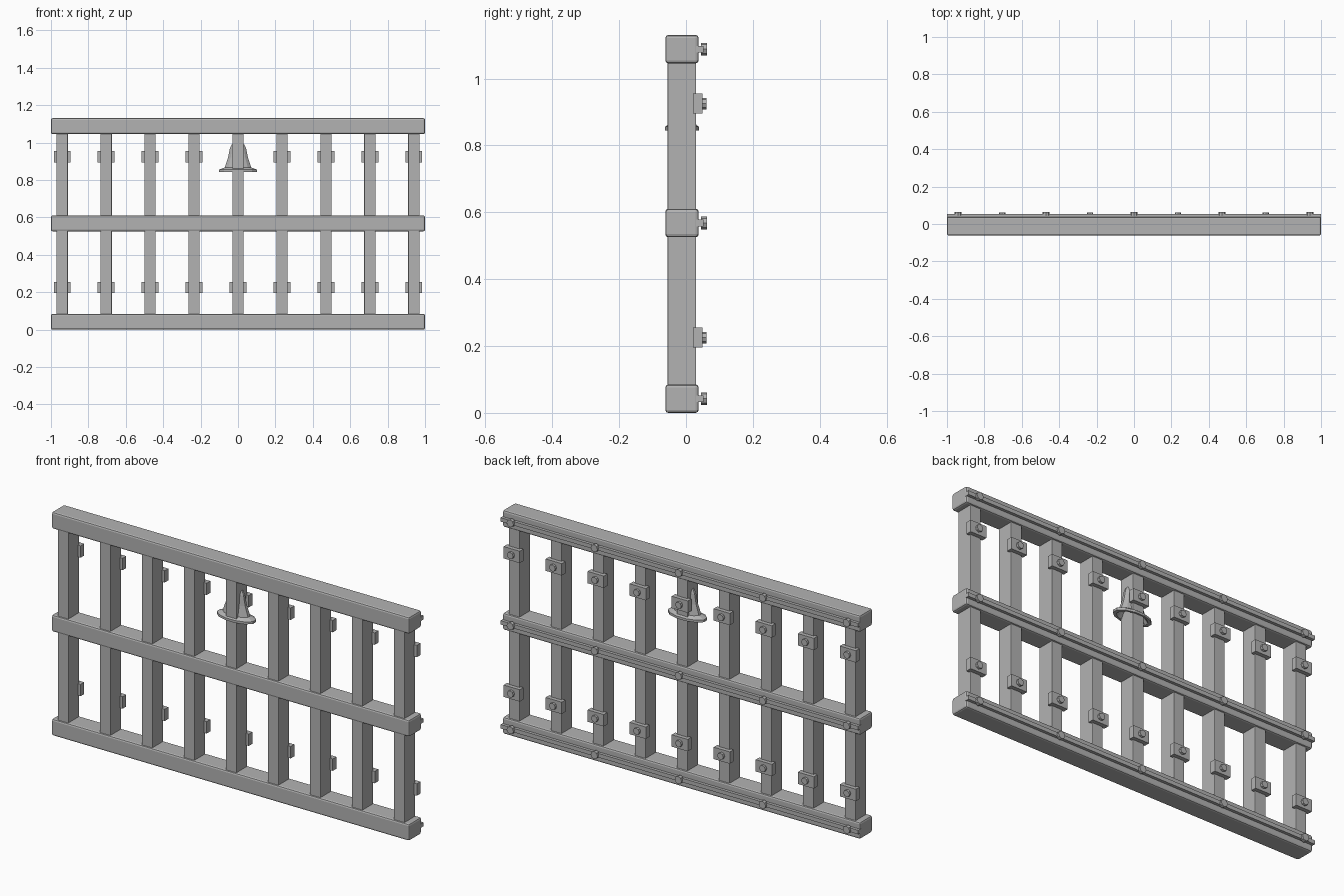
import bpy, math
from mathutils import Matrix

cube = bpy.data.objects.get("Cube")
if cube:
    bpy.data.objects.remove(cube, do_unlink=True)

# Single iron grey for the whole grate
iron = bpy.data.materials.new("iron grey")
iron.use_nodes = True
GREY = (0.45, 0.45, 0.45, 1)
iron.diffuse_color = GREY
iron.node_tree.nodes["Principled BSDF"].inputs["Base Color"].default_value = GREY


def box(name, low, high, bevel=0.0):
    size = [b - a for a, b in zip(low, high)]
    centre = [(a + b) / 2 for a, b in zip(low, high)]
    bpy.ops.mesh.primitive_cube_add(size=1, location=centre)
    ob = bpy.context.object
    ob.name = name
    ob.data.transform(Matrix.Diagonal((*size, 1)))
    ob.data.materials.append(iron)
    if bevel:
        mod = ob.modifiers.new("worn edges", "BEVEL")
        mod.width = bevel
        mod.segments = 2
    return ob


def bolt(name, x, z, y0, y1, radius):
    bpy.ops.mesh.primitive_cylinder_add(
        vertices=8, radius=radius, depth=y1 - y0,
        location=(x, (y0 + y1) / 2, z),
        rotation=(math.pi / 2, 0, 0))
    ob = bpy.context.object
    ob.name = name
    ob.data.materials.append(iron)


SPACING = 0.235
RAILS = {"bottom": 0.0425, "middle": 0.568, "top": 1.088}
CLAMPS = {"lower": 0.225, "upper": 0.925}

# Horizontal rails with a bolted strip along the back
for level, z in RAILS.items():
    box(level + "_rail", (-1, -0.062, z - 0.0425), (1, 0.038, z + 0.0425), 0.009)
    box(level + "_strip", (-1, 0.03, z - 0.01), (1, 0.053, z + 0.01))
    for i in range(-4, 5, 2):
        bolt(level + "_rail_bolt", i * SPACING, z, 0.045, 0.063, 0.019)

# Upright bars, each with two clamp blocks and bolts
for i in range(-4, 5):
    x = i * SPACING
    box("upright_bar", (x - 0.03, -0.055, 0.04), (x + 0.03, 0.03, 1.09), 0.002)
    for level, z in CLAMPS.items():
        box(level + "_clamp", (x - 0.045, 0.021, z - 0.03), (x + 0.045, 0.05, z + 0.03))
        bolt(level + "_clamp_bolt", x, z, 0.045, 0.062, 0.017)

# Flattened bell around the centre bar, hollow underneath
PROFILE = [(0, 0.98), (0.035, 0.99), (0.045, 0.97), (0.055, 0.92), (0.073, 0.868),
           (0.104, 0.856), (0.104, 0.844), (0.085, 0.844), (0.06, 0.87), (0, 0.9)]
SIDES = 12
verts, faces = [], []
for r, z in PROFILE:
    for s in range(SIDES):
        a = math.tau * (s + 0.5) / SIDES
        verts.append((r * math.cos(a), -0.012 + r * math.sin(a) / 2, z))
for k in range(len(PROFILE) - 1):
    for s in range(SIDES):
        t = (s + 1) % SIDES
        a, b = k * SIDES, (k + 1) * SIDES
        faces.append((a + s, b + s, b + t, a + t))
mesh = bpy.data.meshes.new("bell")
mesh.from_pydata(verts, [], faces)
mesh.materials.append(iron)
bell = bpy.data.objects.new("bell", mesh)
bpy.context.collection.objects.link(bell)
weld = bell.modifiers.new("close poles", "WELD")
weld.merge_threshold = 0.0005
